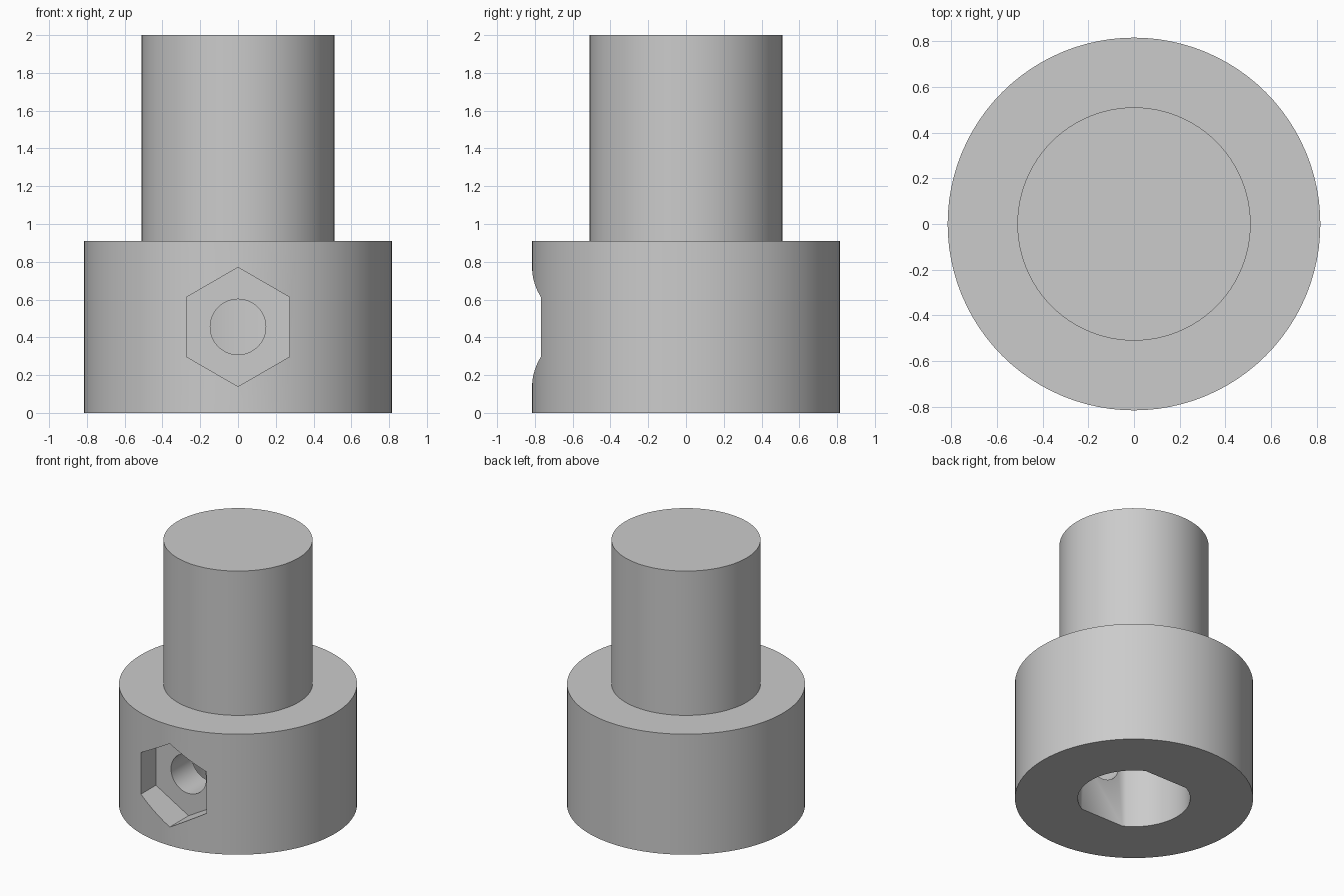
import bpy, bmesh, math
from mathutils import Matrix, Vector

cube = bpy.data.objects.get("Cube")
if cube:
    bpy.data.objects.remove(cube, do_unlink=True)

COLLAR_R, COLLAR_H = 0.815, 0.91
SHAFT_R, TOTAL_H = 0.51, 2.0
BORE_R, BORE_FLAT = 0.385, 0.34
POCKET_Z, POCKET_R, POCKET_FLOOR = 0.455, 0.315, -0.59
SCREW_R = 0.147

grey = bpy.data.materials.new("plain grey")
grey.use_nodes = True
grey.diffuse_color = (0.6, 0.6, 0.6, 1)
grey.node_tree.nodes["Principled BSDF"].inputs["Base Color"].default_value = (0.6, 0.6, 0.6, 1)


def make_object(name, bm):
    bmesh.ops.recalc_face_normals(bm, faces=bm.faces)
    mesh = bpy.data.meshes.new(name)
    bm.to_mesh(mesh)
    bm.free()
    mesh.materials.append(grey)
    obj = bpy.data.objects.new(name, mesh)
    bpy.context.collection.objects.link(obj)
    return obj


def circle(radius, count, start=0.0):
    return [(radius * math.cos(start + math.tau * i / count),
             radius * math.sin(start + math.tau * i / count)) for i in range(count)]


def prism(name, outline, low, high, matrix=Matrix()):
    """Extrude a flat outline from low to high, then place it."""
    bm = bmesh.new()
    face = bm.faces.new([bm.verts.new((x, y, low)) for x, y in outline])
    extruded = bmesh.ops.extrude_face_region(bm, geom=[face])["geom"]
    top = [v for v in extruded if isinstance(v, bmesh.types.BMVert)]
    bmesh.ops.translate(bm, verts=top, vec=(0, 0, high - low))
    bmesh.ops.transform(bm, matrix=matrix, verts=bm.verts)
    return make_object(name, bm)


# Collar and shaft as one stepped, turned solid
bm = bmesh.new()
rings = []
for radius, z in ((COLLAR_R, 0), (COLLAR_R, COLLAR_H), (SHAFT_R, COLLAR_H), (SHAFT_R, TOTAL_H)):
    rings.append([bm.verts.new((x, y, z)) for x, y in circle(radius, 96)])
for lower, upper in zip(rings, rings[1:]):
    for i in range(len(lower)):
        bm.faces.new((lower[i - 1], lower[i], upper[i], upper[i - 1]))
bm.faces.new(rings[0])
bm.faces.new(rings[-1])
body = make_object("collar_and_shaft", bm)

# Bore outline: a round hole with flats at front and back
reach = math.asin(BORE_FLAT / BORE_R)
bore = []
for side in (0, math.pi):
    for i in range(33):
        a = side - reach + 2 * reach * i / 32
        bore.append((BORE_R * math.cos(a), BORE_R * math.sin(a)))

# Cutters for the nut pocket and screw hole point out of the front
to_front = Matrix.Translation(Vector((0, 0, POCKET_Z))) @ Matrix.Rotation(math.pi / 2, 4, "X")
cutters = [
    prism("bore_cutter", bore, -0.1, COLLAR_H),
    prism("nut_pocket_cutter", circle(POCKET_R, 6, math.pi / 2), -POCKET_FLOOR, 1, to_front),
    prism("screw_hole_cutter", circle(SCREW_R, 48), 0.1, 0.7, to_front),
]

bpy.ops.object.select_all(action="DESELECT")
body.select_set(True)
bpy.context.view_layer.objects.active = body
for cutter in cutters:
    cutter.hide_render = True
    cut = body.modifiers.new(cutter.name, "BOOLEAN")
    cut.operation = "DIFFERENCE"
    cut.solver = "EXACT"
    cut.object = cutter
    bpy.ops.object.modifier_apply(modifier=cut.name)
    bpy.data.objects.remove(cutter, do_unlink=True)

bpy.ops.object.shade_smooth_by_angle(angle=math.radians(30))
